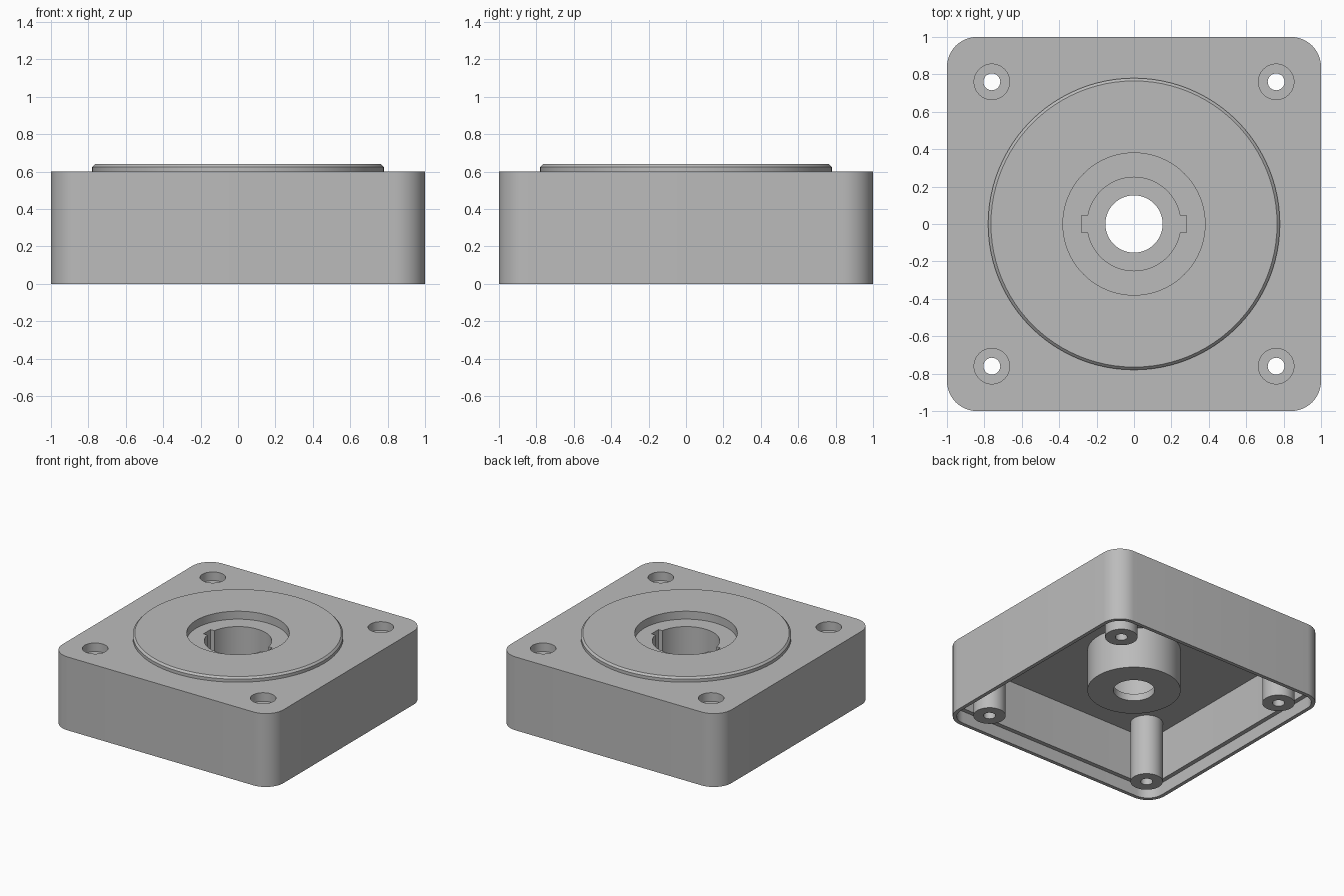
import bpy, bmesh, math

old = bpy.data.objects.get("Cube")
if old:
    bpy.data.objects.remove(old, do_unlink=True)

gray = bpy.data.materials.new("plain_gray")
gray.use_nodes = True
COLOR = (0.5, 0.5, 0.5, 1)
gray.diffuse_color = COLOR
gray.node_tree.nodes["Principled BSDF"].inputs["Base Color"].default_value = COLOR


def circle(r, x=0, y=0, n=96):
    return [(x + r * math.cos(math.tau * i / n), y + r * math.sin(math.tau * i / n))
            for i in range(n)]


def rounded_square(half, r, n=12):
    pts = []
    for q in range(4):
        mid = math.radians(45 + 90 * q)
        cx = math.copysign(half - r, math.cos(mid))
        cy = math.copysign(half - r, math.sin(mid))
        for i in range(n + 1):
            a = math.radians(90 * q + 90 * i / n)
            pts.append((cx + r * math.cos(a), cy + r * math.sin(a)))
    return pts


def loft(name, *levels):
    """Solid through stacked outlines, each given as (outline, z)."""
    bm = bmesh.new()
    rings = [[bm.verts.new((x, y, z)) for x, y in pts] for pts, z in levels]
    bm.faces.new(rings[0][::-1])
    bm.faces.new(rings[-1])
    n = len(rings[0])
    for low, high in zip(rings, rings[1:]):
        for i in range(n):
            j = (i + 1) % n
            bm.faces.new((low[i], low[j], high[j], high[i]))
    mesh = bpy.data.meshes.new(name)
    bm.to_mesh(mesh)
    bm.free()
    mesh.materials.append(gray)
    ob = bpy.data.objects.new(name, mesh)
    bpy.context.collection.objects.link(ob)
    return ob


def prism(name, outline, z0, z1):
    return loft(name, (outline, z0), (outline, z1))


def combine(target, tool, operation):
    mod = target.modifiers.new(tool.name, "BOOLEAN")
    mod.operation = operation
    mod.solver = "EXACT"
    mod.object = tool
    bpy.context.view_layer.objects.active = target
    bpy.ops.object.modifier_apply(modifier=mod.name)
    bpy.data.objects.remove(tool, do_unlink=True)


# Outer shell, hollow below with a stepped rim
housing = prism("housing", rounded_square(1, 0.16), 0, 0.6)
combine(housing, prism("cavity", rounded_square(0.935, 0.095), -0.1, 0.5), "DIFFERENCE")
combine(housing, prism("rim_step", rounded_square(0.97, 0.13), -0.1, 0.1), "DIFFERENCE")

# Raised chamfered disc and the hub hanging below it
combine(housing, loft("raised_disc", (circle(0.78), 0.55), (circle(0.78), 0.625),
                      (circle(0.765), 0.64)), "UNION")
combine(housing, prism("hub", circle(0.345), 0.163, 0.54), "UNION")

# Screw posts with counterbored holes
corners = [(x, y) for x in (-0.76, 0.76) for y in (-0.76, 0.76)]
for x, y in corners:
    combine(housing, prism("post", circle(0.12, x, y, 48), 0, 0.55), "UNION")
for x, y in corners:
    combine(housing, prism("counterbore", circle(0.095, x, y, 48), 0.53, 0.8), "DIFFERENCE")
    combine(housing, prism("screw_hole", circle(0.045, x, y, 48), -0.1, 0.8), "DIFFERENCE")

# Central recess, keyed bore and through hole
combine(housing, prism("recess", circle(0.38), 0.575, 0.8), "DIFFERENCE")
combine(housing, prism("bore", circle(0.25), 0.22, 0.8), "DIFFERENCE")
keyway = [(-0.28, -0.045), (0.28, -0.045), (0.28, 0.045), (-0.28, 0.045)]
combine(housing, prism("keyway", keyway, 0.22, 0.8), "DIFFERENCE")
combine(housing, prism("through_hole", circle(0.153), -0.1, 0.8), "DIFFERENCE")

# Smooth the round walls, keep the edges crisp
bpy.ops.object.select_all(action="DESELECT")
housing.select_set(True)
bpy.context.view_layer.objects.active = housing
bpy.ops.object.shade_smooth_by_angle(angle=math.radians(30))
